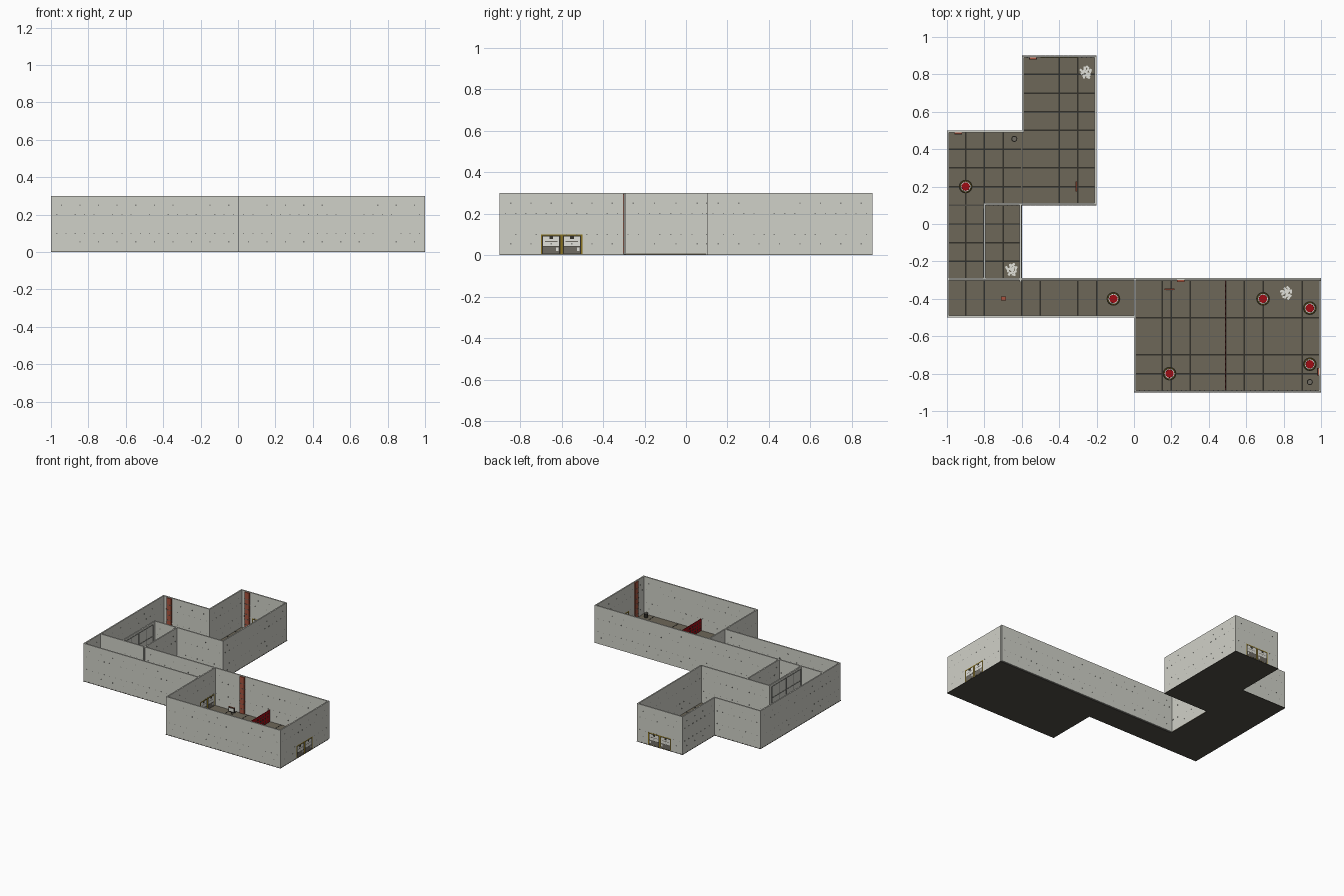
import bpy, bmesh, math, random
from mathutils import Matrix, Vector

if "Cube" in bpy.data.objects:
    bpy.data.objects.remove(bpy.data.objects["Cube"])

random.seed(4)

def lin(c):
    c /= 255
    return c / 12.92 if c <= 0.04045 else ((c + 0.055) / 1.055) ** 2.4

def mat(name, r, g, b):
    m = bpy.data.materials.new(name)
    m.diffuse_color = (lin(r), lin(g), lin(b), 1)
    m.use_nodes = True
    m.node_tree.nodes["Principled BSDF"].inputs["Base Color"].default_value = m.diffuse_color
    return m

WALL = mat("concrete grey", 208, 209, 200)
FLOOR = mat("floor brown", 109, 103, 88)
SLAB = mat("slab underside", 80, 77, 70)
DARK = mat("dark joints", 50, 48, 42)
RIVET = mat("rivet grey", 138, 139, 134)
RED = mat("alarm red", 160, 12, 20)
RUST = mat("rust brown", 168, 84, 62)
YELLOW = mat("frame yellow", 140, 116, 30)
PALE = mat("pale grey", 225, 225, 218)
STEEL = mat("door steel", 112, 108, 100)

def make(name, boxes, material):
    """One object from boxes given as (x0, x1, y0, y1, z0, z1)."""
    bm = bmesh.new()
    for x0, x1, y0, y1, z0, z1 in boxes:
        m = Matrix.Translation(((x0 + x1) / 2, (y0 + y1) / 2, (z0 + z1) / 2)) \
            @ Matrix.Diagonal((abs(x1 - x0), abs(y1 - y0), abs(z1 - z0), 1))
        bmesh.ops.create_cube(bm, size=1, matrix=m)
    me = bpy.data.meshes.new(name)
    bm.to_mesh(me)
    bm.free()
    me.materials.append(material)
    ob = bpy.data.objects.new(name, me)
    bpy.context.collection.objects.link(ob)
    return ob

def disc(name, x, y, z0, z1, r, material, r2=None):
    bpy.ops.mesh.primitive_cone_add(vertices=16, radius1=r, radius2=r if r2 is None else r2,
                                    depth=z1 - z0, location=(x, y, (z0 + z1) / 2))
    ob = bpy.context.object
    ob.name = name
    ob.data.materials.append(material)
    return ob

# Floors: dark slab, brown tiles, dark joints (rect, joint x, joint y)
H, F, T = 0.3, 0.007, 0.01
rooms = [((-0.6, -0.2, 0.1, 0.9), (-0.4, -0.3), (0.2, 0.3, 0.4, 0.5, 0.6, 0.7, 0.8)),
         ((-1, -0.6, 0.1, 0.5), (-0.9, -0.8, -0.7), (0.2, 0.3, 0.4)),
         ((-1, -0.6, -0.3, 0.1), (-0.9, -0.7), (-0.2, -0.1, 0.0)),
         ((-1, 0, -0.5, -0.3), (-0.9, -0.8, -0.6, -0.5, -0.3, -0.2), ()),
         ((0, 1, -0.9, -0.3), (0.15, 0.2, 0.3, 0.49, 0.59, 0.69, 0.9), (-0.5, -0.7, -0.8))]
make("floor_slab", [r + (0, 0.004) for r, _, _ in rooms], SLAB)
make("floor_tiles", [(a + .004, b - (.004 if b > -.6 and b != 0 else 0), c + .004, d - .004, 0.003, F)
                     for (a, b, c, d), _, _ in rooms], FLOOR)
joints = []
for (a, b, c, d), xs, ys in rooms:
    joints += [(x - 0.004, x + 0.004, c + .004, d - .004, 0.004, F + 0.001) for x in xs]
    joints += [(a + .004, b - .004, y - 0.004, y + 0.004, 0.004, F + 0.001) for y in ys]
make("floor_joints", joints, DARK)

# Walls: axis-aligned runs given by end points of their centre lines
e, h = 0.006, T / 2
walls = [(-1 + e, -0.5 + e, 0, -0.5 + e), (e, -0.9 + e, 1 - e, -0.9 + e),
         (1 - e, -0.9 + e, 1 - e, -0.3 - e), (-0.8, -0.3 + e, 1 - e, -0.3 + e),
         (e, -0.9 + e, e, -0.3 + e), (-1 + e, -0.5 + e, -1 + e, 0.5 - e),
         (-1 + e, 0.5 - e, -0.6 + e, 0.5 - e), (-0.6 + e, 0.5 - e, -0.6 + e, 0.9 - e),
         (-0.6 + e, 0.9 - e, -0.2 - e, 0.9 - e), (-0.2 - e, 0.1 + e, -0.2 - e, 0.9 - e),
         (-0.8, 0.1 + e, -0.2 - e, 0.1 + e), (-0.6 - e, -0.3 - e, -0.6 - e, 0.1 + e),
         (-0.8, -0.3 + e, -0.8, 0.1 + e)]
boxes = [(a - h, c + h, b - h, d + h, 0.003, H) for a, b, c, d in walls]
boxes.append((-1 + e, -0.8, -0.3 + e - h, -0.3 + e + h, 0.1, H))   # lintel over open passage
make("walls", boxes, WALL)

# Rivets: small plates through both wall faces
riv = []
for a, b, c, d in walls[:-1]:
    L = max(c - a, d - b)
    n = max(2, round(L / 0.1))
    for i in range(n):
        base = (i + 0.5) * L / n
        for off, z in ((-0.025, 0.2), (0.025, 0.2), (-0.025, 0.1), (0.025, 0.1), (0, 0.055), (0, 0.25)):
            if random.random() < 0.15:
                continue
            s, q, k = base + off, 0.003, h + 0.001
            if c > a:
                riv.append((a + s - q, a + s + q, b - k, b + k, z - q, z + q))
            else:
                riv.append((a - k, a + k, b + s - q, b + s + q, z - q, z + q))
make("wall_rivets", riv, RIVET)

# Framed panels on the cell partition
frames = []
for i in range(5):
    y = -0.28 + i * 0.09
    frames.append((-0.807, -0.793, y - 0.003, y + 0.003, 0.01, 0.28))
for z in (0.1, 0.19, 0.28):
    frames.append((-0.807, -0.793, -0.28, 0.08, z - 0.003, z + 0.003))
make("cell_panel_frames", frames, RIVET)

# Double doors: yellow frame with dark lining, pale top, steel bottom and red light
def door(name, axis, at, lo, w=0.1):
    def box(s0, s1, z0, z1, k):
        return (at - k, at + k, s0, s1, z0, z1) if axis == 'x' else (s0, s1, at - k, at + k, z0, z1)
    parts = {"frame": (YELLOW, []), "top": (PALE, []), "base": (STEEL, []), "lock": (DARK, [])}
    for s in (lo, lo + w):
        parts["frame"][1].append(box(s, s + w, 0.005, 0.1, 0.0054))
        parts["lock"][1].append(box(s + 0.006, s + w - 0.006, 0.006, 0.094, 0.0056))
        parts["top"][1].append(box(s + 0.011, s + w - 0.011, 0.044, 0.09, 0.0058))
        parts["base"][1].extend([box(s + 0.011, s + w - 0.011, 0.008, 0.042, 0.0058),
                                 box(s + 0.02, s + w - 0.02, 0.064, 0.068, 0.0059)])
        parts["lock"][1].append(box(s + w / 2 - 0.009, s + w / 2 + 0.009, 0.077, 0.091, 0.006))
        parts["top"][1].append(box(s + w - 0.026, s + w - 0.014, 0.02, 0.036, 0.006))
    for k, (m, bs) in parts.items():
        make(f"{name}_{k}", bs, m)

door("east_door", 'x', 1 - e, -0.7)
door("north_door", 'y', 0.9 - e, -0.5)
door("corridor_door", 'x', e, -0.487, 0.09)

# Rusty columns against the walls, with darker bands
def column(x, y, sx, sy):
    make("rust_column", [(x - sx, x + sx, y - sy, y + sy, F, H - 0.005)], RUST)
    make("column_bands", [(x - sx - .001, x + sx + .001, y - sy - .001, y + sy + .001, z, z + 0.004)
                          for z in [0.04 + 0.04 * i for i in range(6)]], STEEL)

column(-0.54, 0.885, 0.02, 0.005)
column(-0.94, 0.485, 0.02, 0.005)
column(0.25, -0.304, 0.02, 0.005)
column(0.985, -0.79, 0.005, 0.02)

# Red barrier across the big room, with dark spots
make("red_barrier", [(0.488, 0.492, -0.887, -0.302, F, 0.1)], RED)
make("barrier_spots", [(0.487, 0.493, y - 0.007, y + 0.007, z - 0.006, z + 0.006)
                       for y in [-0.87 + 0.03 * i for i in range(19)]
                       for z in (0.025, 0.05, 0.075)], DARK)

# Floor buttons: dark rim, yellow ring, pale ring, red cap
for x, y in ((-0.9, 0.2), (-0.11, -0.4), (0.69, -0.4), (0.94, -0.45), (0.94, -0.75), (0.19, -0.8)):
    disc("button_base", x, y, F, 0.012, 0.037, DARK)
    disc("button_ring", x, y, F, 0.016, 0.035, YELLOW, 0.031)
    disc("button_groove", x, y, F, 0.017, 0.029, DARK)
    disc("button_collar", x, y, F, 0.018, 0.026, PALE)
    disc("button_cap", x, y, F, 0.022, 0.0235, RED, 0.022)

# Small buckets
for x, y in ((-0.64, 0.455), (0.94, -0.845)):
    disc("bucket", x, y, F, 0.04, 0.013, DARK, 0.016)
    disc("bucket_content", x, y, 0.03, 0.041, 0.011, STEEL)

# Scattered paper
for x, y in ((-0.257, 0.81), (-0.655, -0.245), (0.815, -0.37)):
    for i in range(12):
        t = i * 2.4
        r = 0.008 * math.sqrt(i) + 0.003
        ob = make("paper", [(-0.01, 0.01, -0.006, 0.006, 0, 0.001)], PALE)
        ob.location = (x + r * math.cos(t), y + r * math.sin(t), F + .001 + .0003 * i)
        ob.rotation_euler.z = random.uniform(0, math.pi)

# Standing screens and a small crate
make("screen_case", [(0.165, 0.215, -0.353, -0.347, 0.02, 0.055), (0.187, 0.193, -0.352, -0.348, F, 0.02)], DARK)
make("screen_face", [(0.172, 0.208, -0.355, -0.35, 0.026, 0.049)], PALE)
make("screen_top", [(0.163, 0.217, -0.354, -0.346, 0.055, 0.058)], RUST)
make("side_screen_case", [(-0.313, -0.307, 0.175, 0.225, 0.02, 0.055), (-0.312, -0.308, 0.197, 0.203, F, 0.02)], DARK)
make("side_screen_top", [(-0.314, -0.306, 0.173, 0.227, 0.055, 0.058)], RUST)
make("crate", [(-0.71, -0.685, -0.41, -0.387, F, 0.03)], RUST)
